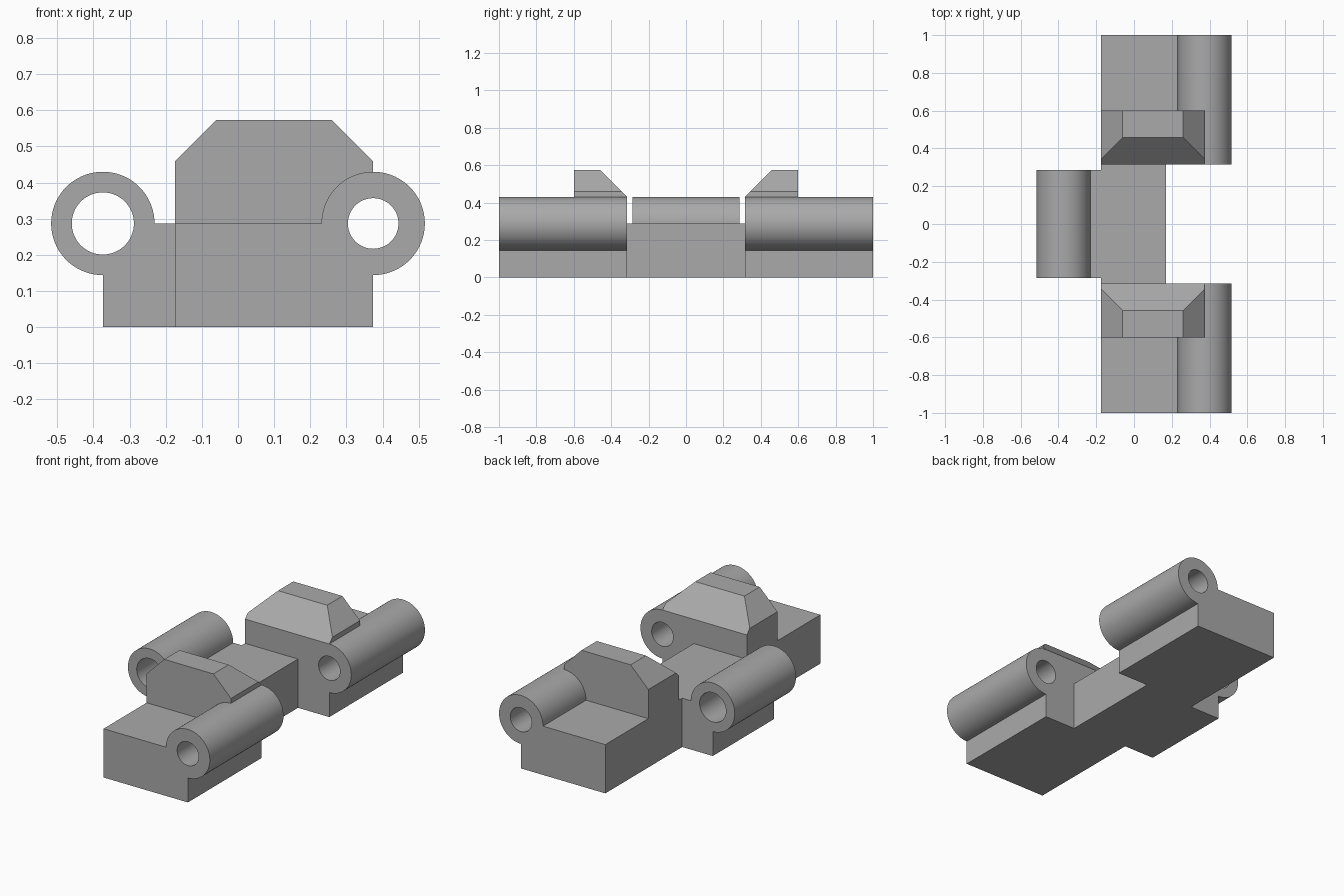
import bpy, bmesh, math
from mathutils import Vector

if "Cube" in bpy.data.objects:
    bpy.data.objects.remove(bpy.data.objects["Cube"])

R, CX, CZ = 0.143, 0.374, 0.287          # barrel radius and pin axis
LEFT, INNER, TOP = -0.175, 0.315, 0.573  # block side, wing start, guide height

grey = bpy.data.materials.new("plain grey")
grey.diffuse_color = (0.40, 0.40, 0.40, 1)
grey.use_nodes = True
grey.node_tree.nodes["Principled BSDF"].inputs["Base Color"].default_value = grey.diffuse_color


def prism(name, outline, y0, y1):
    """Extrude an x-z outline along y."""
    bm = bmesh.new()
    face = bm.faces.new([bm.verts.new((x, y0, z)) for x, z in outline])
    ext = bmesh.ops.extrude_face_region(bm, geom=[face])
    bmesh.ops.translate(bm, vec=(0, y1 - y0, 0),
                        verts=[v for v in ext["geom"] if isinstance(v, bmesh.types.BMVert)])
    bmesh.ops.recalc_face_normals(bm, faces=bm.faces)
    me = bpy.data.meshes.new(name)
    bm.to_mesh(me)
    bm.free()
    me.materials.append(grey)
    ob = bpy.data.objects.new(name, me)
    bpy.context.collection.objects.link(ob)
    return ob


def arc(cx, r, a0, a1, n):
    return [(cx + r * math.cos(math.radians(a0 + (a1 - a0) * i / n)),
             CZ + r * math.sin(math.radians(a0 + (a1 - a0) * i / n))) for i in range(n + 1)]


def combine(target, tool, operation):
    mod = target.modifiers.new("combine", 'BOOLEAN')
    mod.operation, mod.solver, mod.object = operation, 'EXACT', tool
    bpy.context.view_layer.objects.active = target
    bpy.ops.object.modifier_apply(modifier=mod.name)
    bpy.data.objects.remove(tool)


def slice_off(ob, point, normal):
    """Cut a bevel plane and cap it."""
    bm = bmesh.new()
    bm.from_mesh(ob.data)
    cut = bmesh.ops.bisect_plane(bm, geom=bm.verts[:] + bm.edges[:] + bm.faces[:],
                                 plane_co=Vector(point), plane_no=Vector(normal), clear_outer=True)
    bmesh.ops.holes_fill(bm, edges=[e for e in cut["geom_cut"] if isinstance(e, bmesh.types.BMEdge)])
    bmesh.ops.recalc_face_normals(bm, faces=bm.faces)
    bm.to_mesh(ob.data)
    bm.free()


def rect(x0, x1, z0, z1):
    return [(x0, z0), (x1, z0), (x1, z1), (x0, z1)]


# Central block
body = prism("hinge_body", rect(LEFT, 0.17, 0, CZ), -0.4, 0.4)

# Outer wings with a barrel on the right and a bevelled guide on top
for s in (-1, 1):
    wing = prism("wing", [(LEFT, 0), (CX, 0)] + arc(CX, R, -90, 180, 54) + [(LEFT, CZ)],
                 s * INNER, s * 1.0)
    guide = prism("guide", rect(LEFT, CX, 0.2, TOP), s * INNER, s * 0.6)
    slice_off(guide, (-0.06, 0, TOP), (-1, 0, 1))
    slice_off(guide, (0.26, 0, TOP), (1, 0, 1))
    slice_off(guide, (0, s * 0.458, TOP), (0, -s, 1))
    combine(wing, guide, 'UNION')
    combine(wing, prism("pin_hole", arc(CX, 0.07, 0, 354, 59), s * 0.2, s * 1.1), 'DIFFERENCE')
    combine(body, wing, 'UNION')

# Middle lug with a barrel on the left
lug = prism("lug", [(-0.1, 0), (-CX, 0)] + arc(-CX, R, 270, 0, 54) + [(-0.1, CZ)], -0.285, 0.285)
combine(lug, prism("pin_hole", arc(-CX, 0.086, 0, 354, 59), -0.4, 0.4), 'DIFFERENCE')
combine(body, lug, 'UNION')

# Smooth barrels, sharp edges
bpy.ops.object.select_all(action='DESELECT')
body.select_set(True)
bpy.context.view_layer.objects.active = body
bpy.ops.object.shade_smooth_by_angle(angle=math.radians(25))
